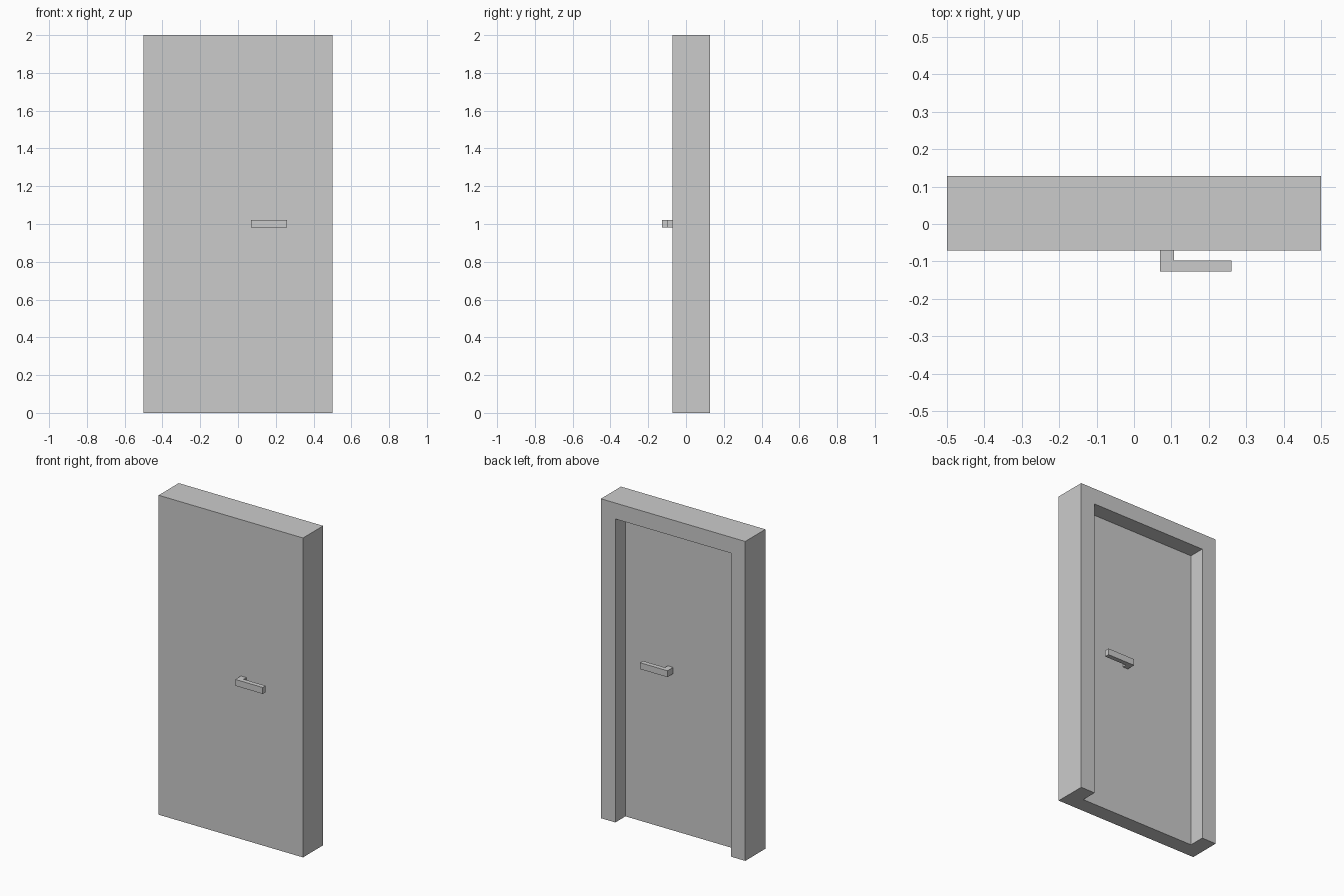
import bpy, bmesh
from mathutils import Vector

if "Cube" in bpy.data.objects:
    bpy.data.objects.remove(bpy.data.objects["Cube"])

FRONT, BACK = -0.071, 0.128       # frame depth
SLAB_BACK = 0.028                 # rear face of the door leaf


def extrude_profile(name, points, offset):
    """Fill a closed planar profile and extrude it by offset."""
    bm = bmesh.new()
    face = bm.faces.new([bm.verts.new(p) for p in points])
    ext = bmesh.ops.extrude_face_region(bm, geom=[face])
    moved = [g for g in ext["geom"] if isinstance(g, bmesh.types.BMVert)]
    bmesh.ops.translate(bm, verts=moved, vec=Vector(offset))
    bmesh.ops.recalc_face_normals(bm, faces=bm.faces)
    mesh = bpy.data.meshes.new(name)
    bm.to_mesh(mesh)
    bm.free()
    obj = bpy.data.objects.new(name, mesh)
    bpy.context.collection.objects.link(obj)
    return obj


# Door frame: two legs and a lintel, open at the floor
arch = [(-0.5, 0), (-0.5, 2), (0.5, 2), (0.5, 0),
        (0.4, 0), (0.4, 1.9), (-0.4, 1.9), (-0.4, 0)]
extrude_profile("door_frame", [(x, FRONT, z) for x, z in arch],
                (0, BACK - FRONT, 0))

# Door leaf: flush with the frame at the front, recessed at the back
leaf = [(-0.4, 0), (-0.4, 1.9), (0.4, 1.9), (0.4, 0)]
extrude_profile("door_leaf", [(x, FRONT, z) for x, z in leaf],
                (0, SLAB_BACK - FRONT, 0))


# L-shaped lever handles, one on each side of the leaf
def handle(name, face_y, side):
    lever = [(0.07, 0), (0.107, 0), (0.107, 0.027),
             (0.26, 0.027), (0.26, 0.056), (0.07, 0.056)]
    extrude_profile(name, [(x, face_y + side * d, 0.981) for x, d in lever],
                    (0, 0, 0.04))


handle("front_handle", FRONT, -1)
handle("back_handle", SLAB_BACK, 1)
